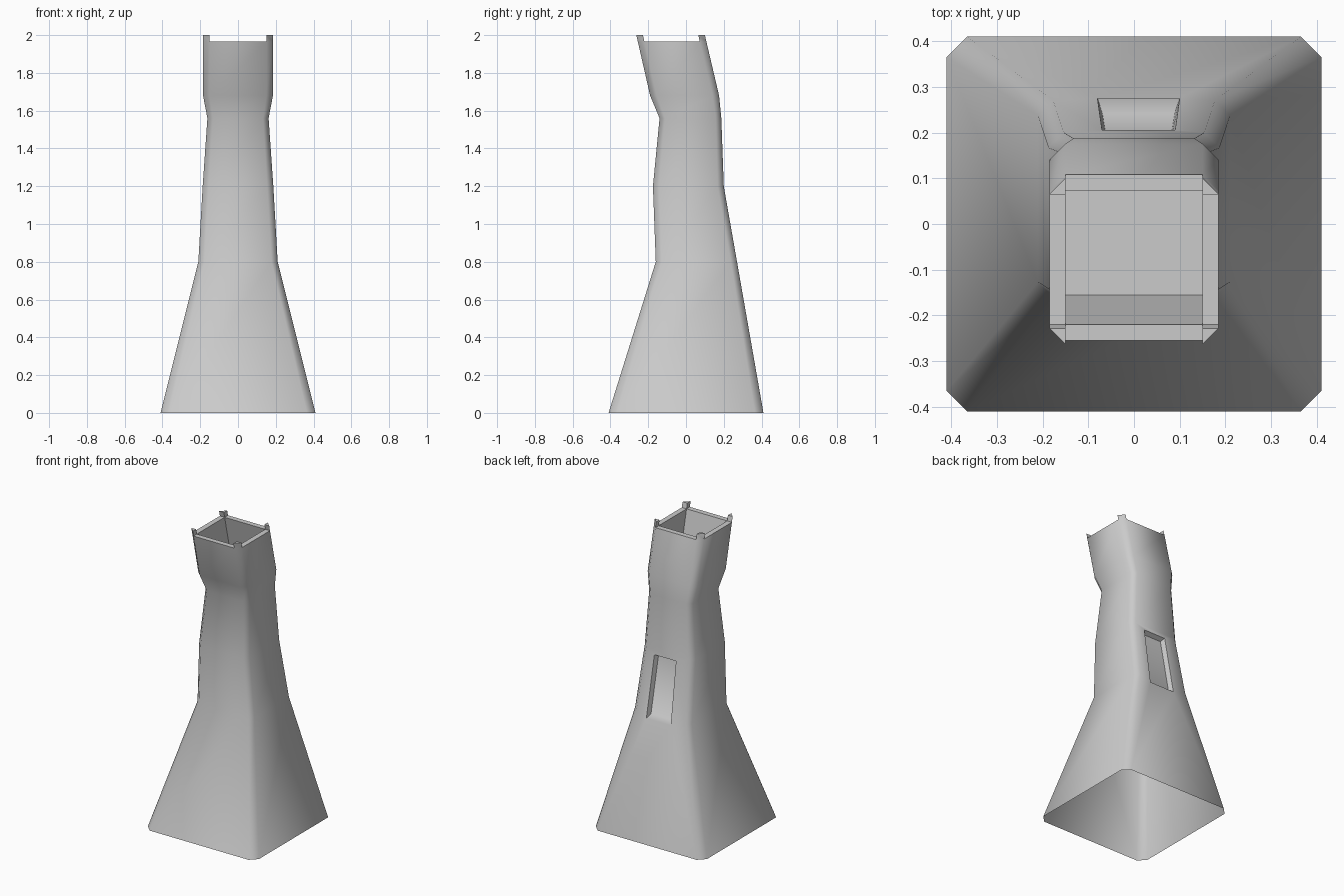
import bpy, bmesh, math
from mathutils import Vector

if "Cube" in bpy.data.objects:
    bpy.data.objects.remove(bpy.data.objects["Cube"])

bm = bmesh.new()


def ring(z, h, y0, y1, c):
    """Chamfered rectangle, counter-clockwise; edges 0/2/4/6 are front/right/back/left."""
    pts = [(-h + c, y0), (h - c, y0), (h, y0 + c), (h, y1 - c),
           (h - c, y1), (-h + c, y1), (-h, y1 - c), (-h, y0 + c)]
    return [bm.verts.new((x, y, z)) for x, y in pts]


def loop(z, x0, x1, y0, y1):
    return [bm.verts.new((x, y, z)) for x, y in ((x1, y0), (x1, y1), (x0, y1), (x0, y0))]


def bridge(a, b, skip=()):
    n = len(a)
    for i in range(n):
        if i not in skip:
            j = (i + 1) % n
            bm.faces.new((a[i], a[j], b[j], b[i]))


# Tower shell: z, half width, front y, back y, chamfer
sections = [(0, .41, -.41, .41, .045), (.8, .21, -.16, .27, .033),
            (1.2, .187, -.175, .2, .033), (1.56, .162, -.14, .187, .03),
            (1.68, .185, -.19, .175, .035), (1.965, .185, -.255, .108, .035)]
rings = [ring(*s) for s in sections]
for k in range(len(rings) - 1):
    bridge(rings[k], rings[k + 1], skip=(4,) if k < 2 else ())


# Back wall with recessed window
def back_y(z):
    return .41 - .175 * z


def window(z0, z1, inset, depth):
    pts = [(-.08 + inset, z0), (.10 - inset, z0), (.09 - inset, z1), (-.07 + inset, z1)]
    return [bm.verts.new((x, back_y(z) - depth, z)) for x, z in pts]


outer = window(.77, 1.17, 0, 0)
inner = window(.79, 1.155, .011, .03)
r0, r1, r2 = rings[:3]
bm.faces.new((r0[4], outer[1], outer[0], r0[5]))
bm.faces.new((r0[4], r1[4], r2[4], outer[2], outer[1]))
bm.faces.new((r0[5], outer[0], outer[3], r2[5], r1[5]))
bm.faces.new((r2[4], r2[5], outer[3], outer[2]))
bridge(outer, inner)
bm.faces.new(inner)

# Rim and sunken interior
top = rings[-1]
lip = loop(1.965, -.15, .15, -.22, .073)
floor = loop(1.68, -.15, .15, -.155, .14)
for i in range(4):
    a = (2 * i + 2) % 8
    bm.faces.new((top[a], top[(a + 1) % 8], lip[(i + 1) % 4], lip[i]))
bridge(lip, floor)
bm.faces.new(floor)
corners = [bm.faces.new((top[2 * i + 1], top[(2 * i + 2) % 8], lip[i])) for i in range(4)]
bmesh.ops.recalc_face_normals(bm, faces=bm.faces)

# Four corner posts continuing the leaning chamfers
ext = bmesh.ops.extrude_discrete_faces(bm, faces=corners)
bmesh.ops.translate(bm, vec=Vector((0, -.008, .035)),
                    verts=list({v for f in ext["faces"] for v in f.verts}))

mesh = bpy.data.meshes.new("tower")
bm.to_mesh(mesh)
bm.free()
tower = bpy.data.objects.new("tower", mesh)
bpy.context.collection.objects.link(tower)
bpy.context.view_layer.objects.active = tower
tower.select_set(True)
bpy.ops.object.shade_smooth_by_angle(angle=math.radians(50))
